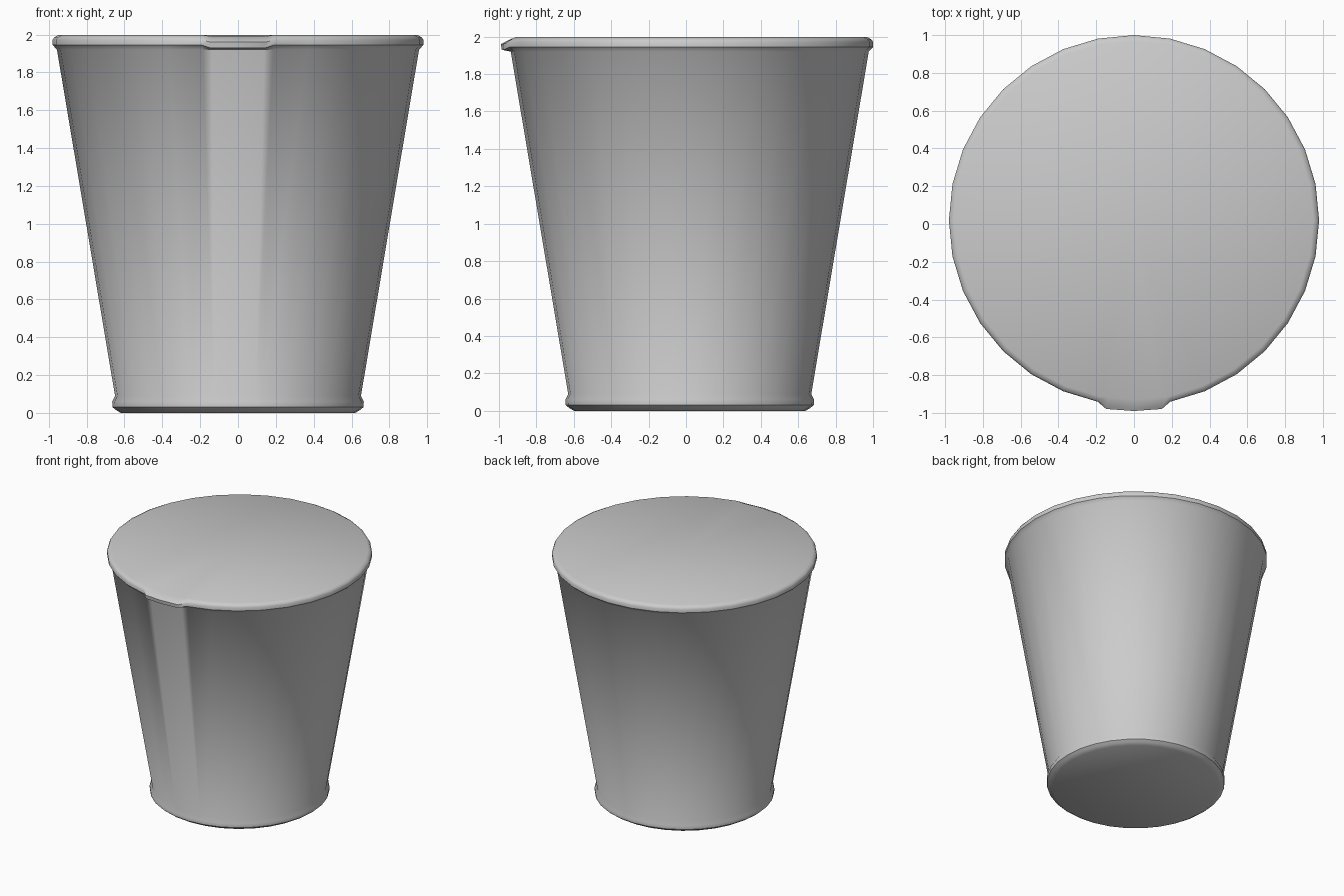
import bpy, bmesh, math

cube = bpy.data.objects.get("Cube")
if cube:
    bpy.data.objects.remove(cube)

grey = bpy.data.materials.new("light grey")
grey.use_nodes = True
colour = (0.6, 0.6, 0.6, 1)
grey.diffuse_color = colour
grey.node_tree.nodes["Principled BSDF"].inputs["Base Color"].default_value = colour

# Bucket profile: radius, height, spout push outward, spout drop
profile = [
    (0.62, 0.0, 0, 0), (0.645, 0.015, 0, 0), (0.663, 0.03, 0, 0),
    (0.665, 0.06, 0, 0), (0.65, 0.09, 0, 0),          # foot ring
    (0.957, 1.92, 0, 0),                              # tapered wall
    (0.98, 1.945, 0.025, 0.015), (0.98, 1.972, 0.03, 0.012),
    (0.972, 1.985, 0.025, 0.018), (0.95, 1.997, 0, 0.007),  # rolled rim
]
SIDES = 32
CENTRE_Y = 0.02

# Angles measured from the front, with two extra columns for the pouring lip
lip = math.radians(8.4)
angles = sorted([i * math.tau / SIDES for i in range(-SIDES // 2, SIDES // 2)] + [-lip, lip])

bm = bmesh.new()
rings = []
for radius, z, push, drop in profile:
    ring = []
    for a in angles:
        on_lip = abs(a) < lip + 0.01
        r = radius + (push if on_lip else 0)
        # Keep the extra columns on the straight facets below the lip
        if abs(abs(a) - lip) < 0.001 and not push:
            step = math.tau / SIDES
            r *= math.cos(step / 2) / math.cos(lip - step / 2)
        ring.append(bm.verts.new((r * math.sin(a), CENTRE_Y - r * math.cos(a),
                                  z - (drop if on_lip else 0))))
    rings.append(ring)

# Walls
for low, high in zip(rings, rings[1:]):
    for i in range(len(angles)):
        j = (i + 1) % len(angles)
        bm.faces.new((low[i], low[j], high[j], high[i]))

# Closed base and flat top
bm.faces.new(rings[0][::-1])
centre = bm.verts.new((0, CENTRE_Y, 1.997))
top = rings[-1]
for i in range(len(angles)):
    bm.faces.new((top[i], top[(i + 1) % len(angles)], centre))
bmesh.ops.recalc_face_normals(bm, faces=bm.faces)

mesh = bpy.data.meshes.new("bucket")
bm.to_mesh(mesh)
bm.free()
mesh.materials.append(grey)
bucket = bpy.data.objects.new("bucket", mesh)
bpy.context.collection.objects.link(bucket)
bpy.context.view_layer.objects.active = bucket
bucket.select_set(True)
bpy.ops.object.shade_smooth_by_angle(angle=math.radians(40))
